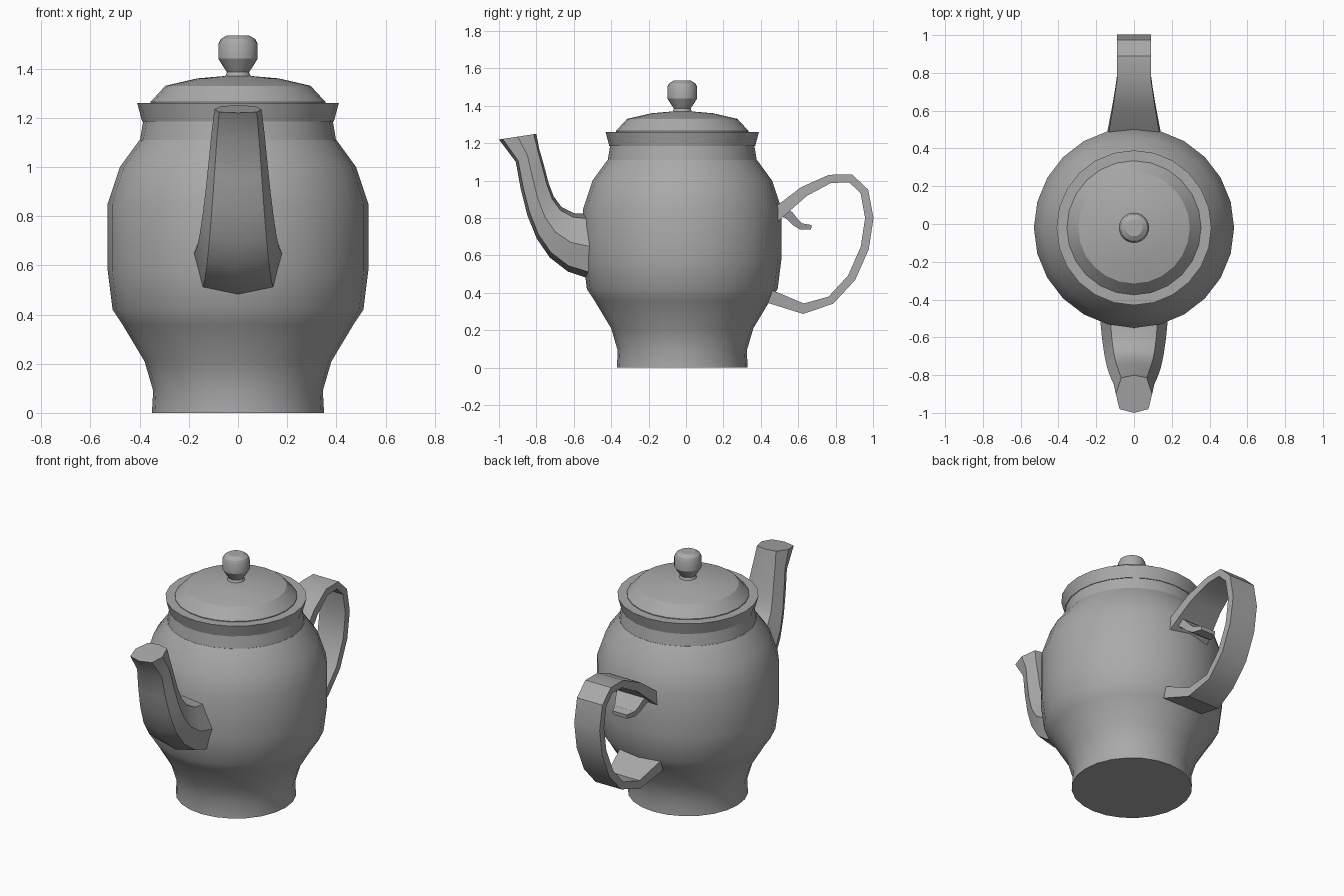
import bpy, bmesh, math
from mathutils import Vector
from mathutils.geometry import interpolate_bezier

if "Cube" in bpy.data.objects:
    bpy.data.objects.remove(bpy.data.objects["Cube"], do_unlink=True)

CENTRE_Y = -0.02
SIDES = 24
GREY = (0.4, 0.4, 0.4, 1)

glaze = bpy.data.materials.new("grey glaze")
glaze.use_nodes = True
glaze.diffuse_color = GREY
glaze.node_tree.nodes["Principled BSDF"].inputs["Base Color"].default_value = GREY


def skin(name, rings):
    """Join closed rings of points with quads and cap both ends."""
    bm = bmesh.new()
    loops = [[bm.verts.new(point) for point in ring] for ring in rings]
    count = len(loops[0])
    for lower, upper in zip(loops, loops[1:]):
        for i in range(count):
            j = (i + 1) % count
            bm.faces.new((lower[i], lower[j], upper[j], upper[i]))
    bm.faces.new(loops[0])
    bm.faces.new(loops[-1])
    bmesh.ops.recalc_face_normals(bm, faces=bm.faces)
    mesh = bpy.data.meshes.new(name)
    bm.to_mesh(mesh)
    bm.free()
    mesh.materials.append(glaze)
    obj = bpy.data.objects.new(name, mesh)
    bpy.context.collection.objects.link(obj)
    bpy.ops.object.select_all(action='DESELECT')
    obj.select_set(True)
    bpy.context.view_layer.objects.active = obj
    bpy.ops.object.shade_smooth_by_angle(angle=math.radians(30))


def lathe(name, *profile):
    """Turn (radius, height) points around the upright axis of the pot."""
    turns = [math.tau * i / SIDES for i in range(SIDES)]
    skin(name, [[(radius * math.cos(turn), CENTRE_Y + radius * math.sin(turn), height)
                 for turn in turns] for radius, height in profile])


def curve(count, *controls):
    """Sample a side-on curve from its (y, z) end points and handles."""
    return interpolate_bezier(*[Vector((0, *point)) for point in controls], count)


def band(name, path, slim_y, slim_width, flare):
    """Flat strap along a path, wider and thicker towards the pot."""
    rings = []
    for i, point in enumerate(path):
        along = path[min(i + 1, len(path) - 1)] - path[max(i - 1, 0)]
        width = slim_width + flare * max(0, slim_y - point.y)
        side = Vector((width, 0, 0))
        depth = Vector((0, -along.z, along.y)).normalized() * width / 4
        rings.append([point - side + depth, point + side + depth,
                      point + side - depth, point - side - depth])
    skin(name, rings)


# Body with foot, neck and flared rim
lathe("body", (0.35, 0), (0.345, 0.09), (0.38, 0.21), (0.47, 0.36), (0.51, 0.42),
      (0.53, 0.58), (0.53, 0.85), (0.48, 1), (0.4, 1.11))
lathe("neck", (0.4, 1.1), (0.385, 1.19))
lathe("rim", (0.39, 1.185), (0.41, 1.26), (0.35, 1.26))

# Domed lid and its knob
lathe("lid", (0.355, 1.25), (0.355, 1.265), (0.295, 1.33), (0.165, 1.36), (0.05, 1.37))
lathe("knob", (0.055, 1.36), (0.045, 1.385), (0.055, 1.4), (0.08, 1.44),
      (0.08, 1.5), (0.07, 1.52), (0.045, 1.535))

# Spout: an eight-sided section between a front and a back ridge, ending in a lip
front_ridge = curve(7, (-0.5, 0.47), (-0.8, 0.52), (-0.86, 0.8), (-0.91, 1.1))
back_ridge = curve(7, (-0.5, 0.82), (-0.74, 0.8), (-0.72, 0.98), (-0.785, 1.17))
front_ridge.append(Vector((0, -1, 1.22)))
back_ridge.append(Vector((0, -0.8, 1.25)))
half_section = [(0.1, 0.8), (0.5, 1), (0.93, 0.7)]
section = [(0, 0), *half_section, (1, 0),
           *[(depth, -across) for depth, across in reversed(half_section)]]
spout_rings = []
for i, (front, back) in enumerate(zip(front_ridge, back_ridge)):
    half_width = 0.18 - 0.012 * i
    spout_rings.append([front.lerp(back, depth) + Vector((across * half_width, 0, 0))
                        for depth, across in section])
skin("spout", spout_rings)

# Looping handle: upper arch, then the sweep back to the body
arch = curve(6, (0.47, 0.81), (0.75, 1.08), (0.98, 1.1), (0.98, 0.8))
sweep = curve(6, (0.98, 0.8), (0.98, 0.55), (0.77, 0.16), (0.45, 0.38))
band("handle", arch + sweep[1:], 0.75, 0.09, 0.18)

# Curled thumb spur under the top of the handle
spur = curve(5, (0.5, 0.85), (0.6, 0.8), (0.57, 0.74), (0.67, 0.75))
band("handle_spur", spur, 0.67, 0.05, 0.38)
